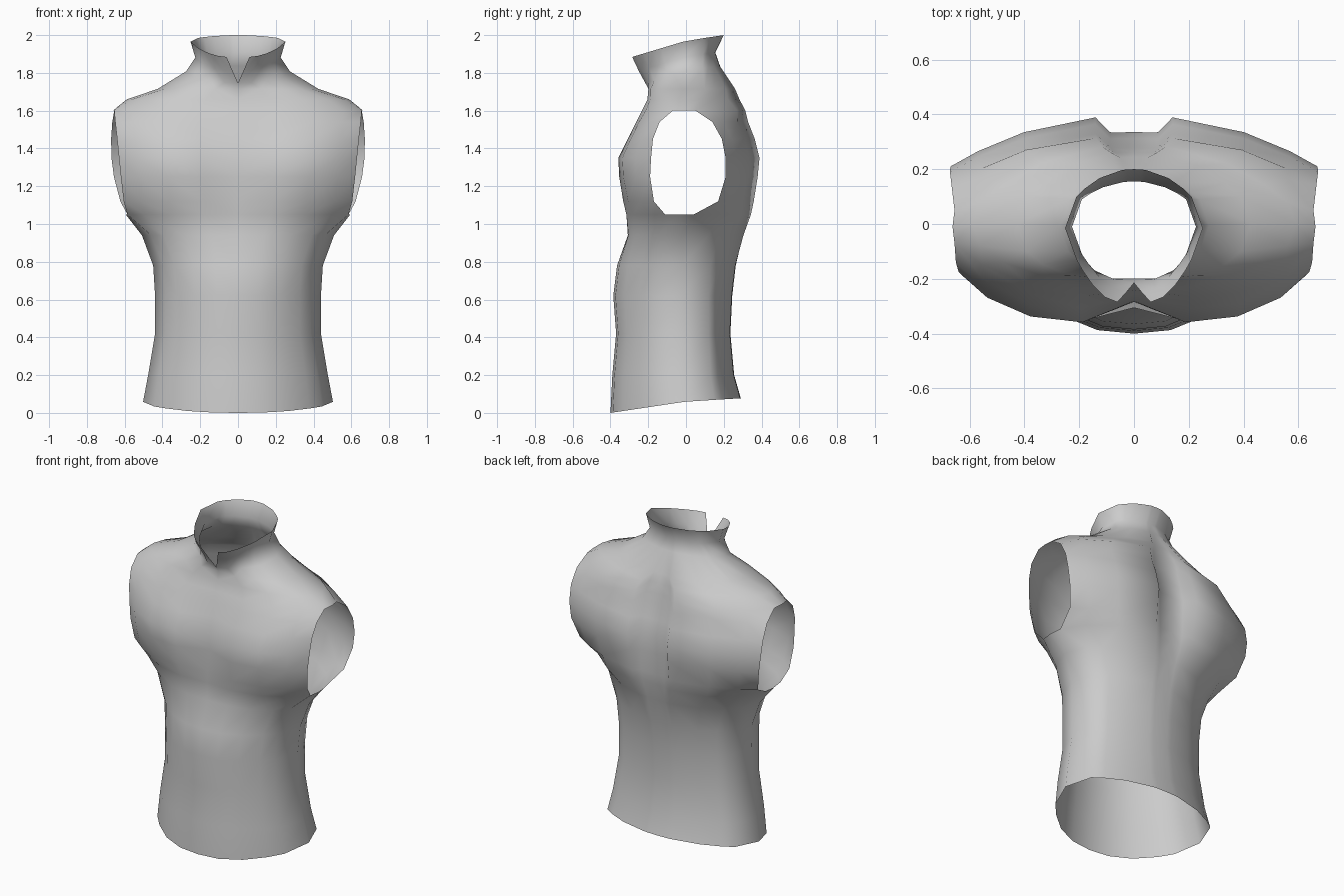
import bpy, bmesh
from math import exp

default_cube = bpy.data.objects.get("Cube")
if default_cube:
    bpy.data.objects.remove(default_cube, do_unlink=True)

# Section rows from hem to collar:
# height, side seam x, seam front y, seam back y, chest y, back y
ROWS = [
    (.06, .445, -.17, .15, -.4, .29),
    (.2, .42, -.18, .13, -.39, .255),
    (.42, .385, -.18, .12, -.37, .235),
    (.62, .385, -.18, .12, -.385, .245),
    (.78, .395, -.17, .13, -.365, .265),
    (.94, .46, -.15, .12, -.31, .31),
    (1.05, .585, -.11, .04, -.32, .345),
    (1.12, .605, -.17, .17, -.335, .365),
    (1.25, .62, -.19, .21, -.355, .385),
    (1.35, .63, -.185, .21, -.36, .395),
    (1.45, .64, -.175, .19, -.31, .37),
    (1.54, .65, -.14, .14, -.265, .335),
    (1.6, .655, -.07, .05, -.235, .315),
    (1.66, .56, -.08, .08, -.205, .29),
    (1.715, .39, -.1, .1, -.2, .265),
    (1.81, .24, -.1, .09, -.215, .18),
    (1.885, .19, -.11, .09, -.25, .155),
    (1.97, .21, -.13, .1, -.285, .2),
]
FRONT_STEPS = (0, .3, .6, .85, 1)
BACK_STEPS = (1, .85, .6, .21, .13, 0)
ARMHOLE_BOTTOM, ARMHOLE_TOP = 1.05, 1.6
NECK_BASE = 1.8


def half_section(height, seam, seam_front, seam_back, chest, back):
    """Points of the left half of one section, centre front to centre back."""
    is_collar = height > NECK_BASE
    at_rim = height in (ARMHOLE_BOTTOM, ARMHOLE_TOP)
    # The back edge of the armhole stands wider than the front edge
    along = (height - ARMHOLE_BOTTOM) / (ARMHOLE_TOP - ARMHOLE_BOTTOM)
    back_seam = seam + max(0, .16 * along * (1 - along))
    # Chest sections are squarer than waist sections
    front_power = 1.8 if is_collar else min(4, 2.4 + max(0, height - .8) * 3.2)
    back_power = 3.5 if at_rim else 2.2
    # The collar parts at the front in a vee
    gap = max(0, height - NECK_BASE - .01) * .38
    # Breastbone dip and spine groove fade away from the chest
    sternum = .08 * exp(-((height - 1.32) / .2) ** 2)
    spine = 0 if is_collar else .06 * exp(-((height - 1.38) / .32) ** 2)
    # Hem and collar slope down towards the front
    front_tilt, back_tilt = (.3, .15) if is_collar else (0, 0)
    if height < .1:
        front_tilt, back_tilt = .15, .06

    points = []
    for step in FRONT_STEPS:
        y = seam_front + (chest - seam_front) * (1 - step ** front_power)
        if step == 0:
            y += sternum
        points.append((gap + step * (seam - gap), y))
    bulge = .06 if at_rim else .18
    points.append((back_seam + bulge * (seam_back - seam_front),
                   (seam_front + seam_back) / 2))
    for step in BACK_STEPS:
        y = seam_back + (back - seam_back) * (1 - step ** back_power)
        if step < .2:
            y -= spine
        points.append((step * back_seam, y))
    return [(x, y, height + y * (front_tilt if y < 0 else back_tilt))
            for x, y in points]


# Cloth shell: loft the left half, leaving the armhole open
bm = bmesh.new()
rings = [[bm.verts.new(p) for p in half_section(*row)] for row in ROWS]
side = len(FRONT_STEPS)
for i in range(len(rings) - 1):
    low, high = rings[i], rings[i + 1]
    open_side = ARMHOLE_BOTTOM <= ROWS[i][0] < ARMHOLE_TOP
    for j in range(len(low) - 1):
        if open_side and j in (side - 1, side):
            continue
        bm.faces.new((low[j], low[j + 1], high[j + 1], high[j]))
loose = [v for v in bm.verts if not v.link_faces]
bmesh.ops.delete(bm, geom=loose, context='VERTS')

# Mirror to the right half and weld the centre line
bmesh.ops.mirror(bm, geom=bm.verts[:] + bm.edges[:] + bm.faces[:],
                 axis='X', merge_dist=.0005)
bmesh.ops.remove_doubles(bm, verts=bm.verts[:], dist=.0005)
bmesh.ops.recalc_face_normals(bm, faces=bm.faces[:])
mesh = bpy.data.meshes.new("sleeveless_top")
bm.to_mesh(mesh)
bm.free()

top = bpy.data.objects.new("sleeveless_top", mesh)
bpy.context.collection.objects.link(top)

# Plain grey cloth
grey = bpy.data.materials.new("grey_cloth")
grey.use_nodes = True
colour = (.6, .6, .6, 1)
grey.diffuse_color = colour
grey.node_tree.nodes["Principled BSDF"].inputs["Base Color"].default_value = colour
mesh.materials.append(grey)

bpy.ops.object.select_all(action='DESELECT')
top.select_set(True)
bpy.context.view_layer.objects.active = top
bpy.ops.object.shade_smooth_by_angle(angle=1.1)
